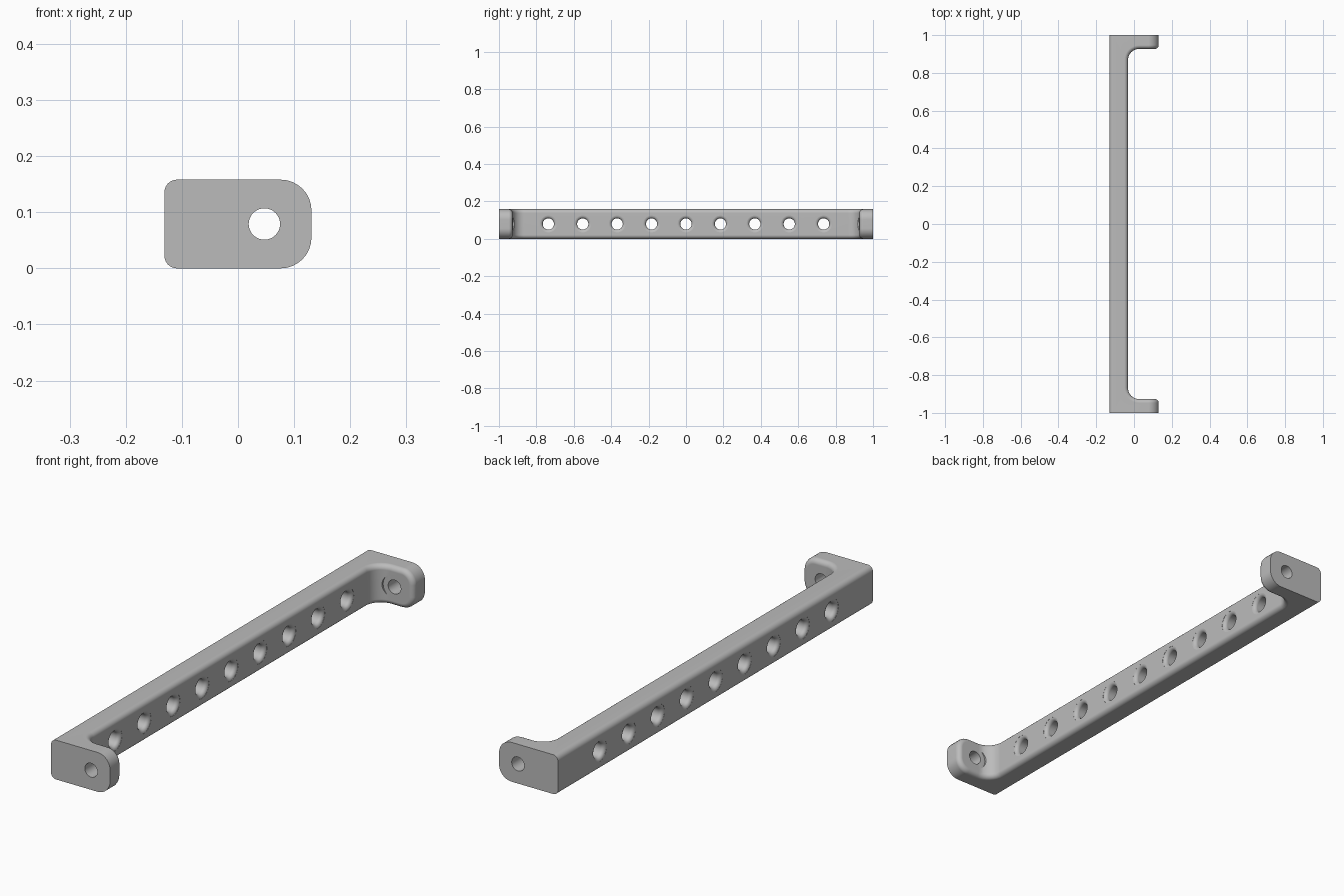
import bpy, bmesh, math
from mathutils import Matrix, Vector

if "Cube" in bpy.data.objects:
    bpy.data.objects.remove(bpy.data.objects["Cube"])

BACK, TIP, HEIGHT, HALF = -0.131, 0.131, 0.158, 1.0
WEB, FLANGE, FILLET = -0.032, 0.927, 0.06
MID = HEIGHT / 2


def arc(cx, cy, r, start, steps=8):
    """Quarter circle, counter-clockwise from the start angle in degrees."""
    angles = [math.radians(start + 90 * i / steps) for i in range(steps + 1)]
    return [(cx + r * math.cos(a), cy + r * math.sin(a)) for a in angles]


def loft(name, rings):
    """Closed solid through equal rings of points, capped at both ends."""
    bm = bmesh.new()
    loops = [[bm.verts.new(p) for p in ring] for ring in rings]
    n = len(loops[0])
    for a, b in zip(loops, loops[1:]):
        for i in range(n):
            j = (i + 1) % n
            bm.faces.new((a[i], a[j], b[j], b[i]))
    bm.faces.new(loops[0][::-1])
    bm.faces.new(loops[-1])
    bmesh.ops.recalc_face_normals(bm, faces=bm.faces)
    mesh = bpy.data.meshes.new(name)
    bm.to_mesh(mesh)
    bm.free()
    obj = bpy.data.objects.new(name, mesh)
    bpy.context.collection.objects.link(obj)
    return obj


def lathe(name, profile, centre, axis, sides=32):
    """Solid of revolution from (radius, distance along axis) pairs."""
    turn = Vector((0, 0, 1)).rotation_difference(Vector(axis)).to_matrix().to_4x4()
    place = Matrix.Translation(centre) @ turn
    angles = [math.tau * i / sides for i in range(sides)]
    return loft(name, [[place @ Vector((r * math.cos(a), r * math.sin(a), h))
                        for a in angles] for r, h in profile])


def cut(obj, cutter):
    """Subtract the cutter and discard it."""
    cutter.hide_render = True
    mod = obj.modifiers.new("cut", 'BOOLEAN')
    mod.operation, mod.solver, mod.object = 'DIFFERENCE', 'EXACT', cutter
    graph = bpy.context.evaluated_depsgraph_get()
    mesh = bpy.data.meshes.new_from_object(obj.evaluated_get(graph))
    obj.modifiers.clear()
    obj.data = mesh
    bpy.data.objects.remove(cutter)


# Solid block with rounded back edges and wide rounded flange corners
back_r, tip_r = 0.022, 0.055
outline = (arc(TIP - tip_r, HEIGHT - tip_r, tip_r, 0)
           + arc(BACK + back_r, HEIGHT - back_r, back_r, 90)
           + arc(BACK + back_r, back_r, back_r, 180)
           + arc(TIP - tip_r, tip_r, tip_r, 270))
bracket = loft("bracket", [[(x, y, z) for x, z in outline] for y in (-HALF, HALF)])

# Filleted pocket between the two flanges
plan = ([(0.3, FLANGE)] + arc(WEB + FILLET, FLANGE - FILLET, FILLET, 90)
        + arc(WEB + FILLET, FILLET - FLANGE, FILLET, 180) + [(0.3, -FLANGE)])
cut(bracket, loft("pocket_cutter", [[(x, y, z) for x, y in plan] for z in (-0.1, 0.3)]))

# Round the whole rim of the pocket
bm = bmesh.new()
bm.from_mesh(bracket.data)
bmesh.ops.remove_doubles(bm, verts=bm.verts, dist=0.0001)
rim = [e for e in bm.edges if e.calc_face_angle(0) > math.radians(40)
       and all(abs(v.co.y) < HALF - 0.01 for v in e.verts)]
bmesh.ops.bevel(bm, geom=rim, offset=0.02, offset_type='OFFSET', segments=5,
                profile=0.5, affect='EDGES', clamp_overlap=False)
bm.to_mesh(bracket.data)
bm.free()

# Row of holes through the web, flared on both faces
flare, hole_r = 0.015, 0.03
half_web = (WEB - BACK) / 2 - 0.0005
mouth = [(hole_r + flare - flare * math.cos(t), half_web - flare + flare * math.sin(t))
         for t in [math.pi / 2 * i / 5 for i in range(6)]]
mouth.append((hole_r + flare, half_web + 0.02))
profile = [(r, -h) for r, h in reversed(mouth)] + mouth
for i in range(-4, 5):
    cut(bracket, lathe("web_hole_cutter", profile,
                       ((WEB + BACK) / 2, i * 0.184, MID), (1, 0, 0)))

# Mounting hole and spot face in each flange
for side in (-1, 1):
    spot = FLANGE - 0.001
    steps = [(0.05, spot - 0.06), (0.05, spot), (0.028, spot), (0.028, HALF + 0.05)]
    cut(bracket, lathe("mount_hole_cutter", steps, (0.047, 0, MID), (0, side, 0)))

# Colour and shading
grey = bpy.data.materials.new("plain_grey")
grey.use_nodes = True
colour = (0.5, 0.5, 0.5, 1)
grey.diffuse_color = colour
grey.node_tree.nodes["Principled BSDF"].inputs["Base Color"].default_value = colour
bracket.data.materials.clear()
bracket.data.materials.append(grey)

bpy.ops.object.select_all(action='DESELECT')
bracket.select_set(True)
bpy.context.view_layer.objects.active = bracket
bpy.ops.object.shade_smooth_by_angle(angle=math.radians(35))
weighted = bracket.modifiers.new("weighted_normals", 'WEIGHTED_NORMAL')
weighted.keep_sharp = True
